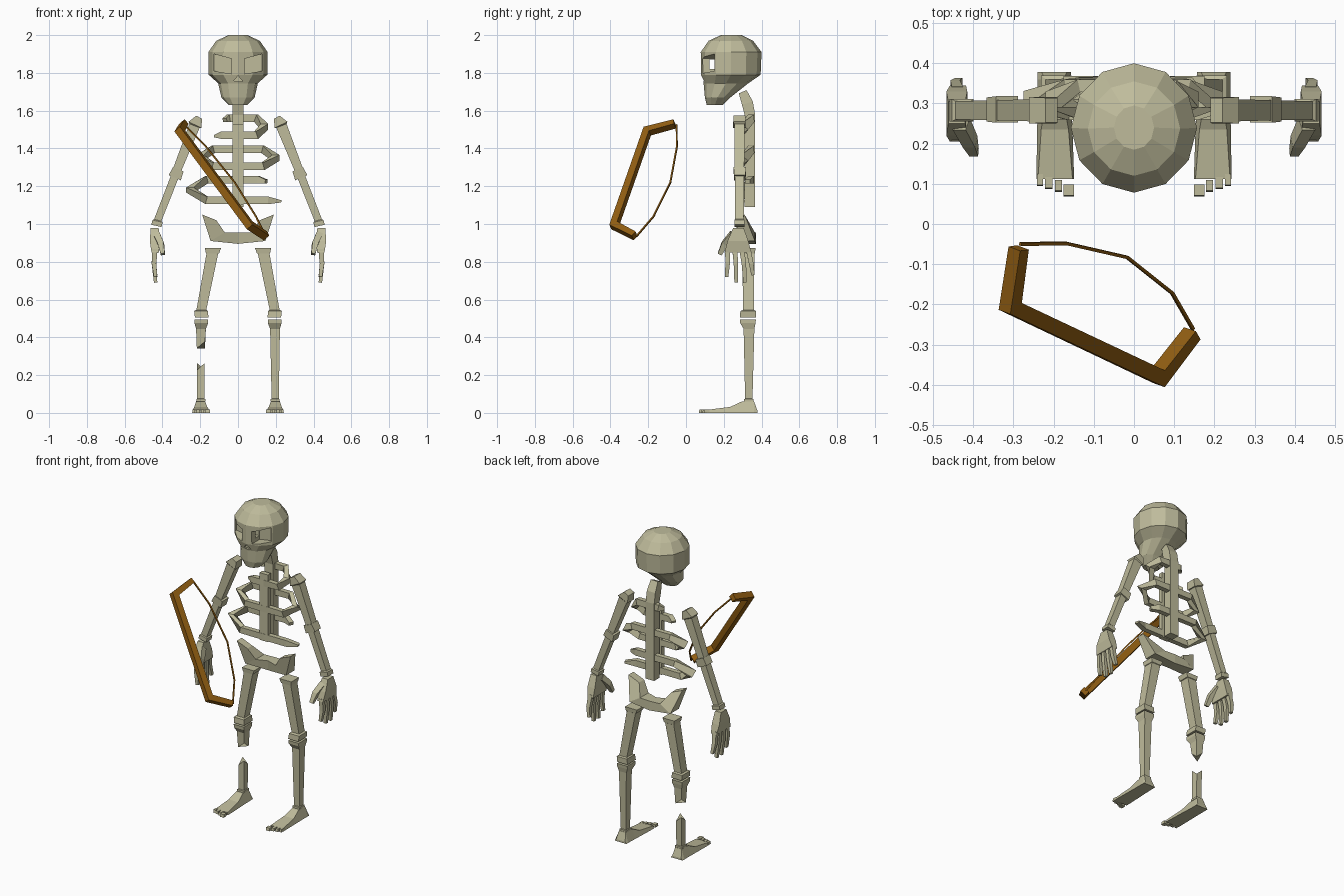
import bpy, bmesh, math
from mathutils import Vector as V

if "Cube" in bpy.data.objects:
    bpy.data.objects.remove(bpy.data.objects["Cube"])


def material(name, rgb):
    m = bpy.data.materials.new(name)
    m.diffuse_color = (*rgb, 1)
    m.use_nodes = True
    m.node_tree.nodes["Principled BSDF"].inputs["Base Color"].default_value = m.diffuse_color
    return m


BONE = material("bone", (0.52, 0.50, 0.33))
WOOD = material("brown_wood", (0.28, 0.11, 0.006))


def loft(name, rings, mat=BONE):
    """Skin a list of equal-length point rings and cap both ends."""
    bm = bmesh.new()
    vs = [[bm.verts.new(p) for p in r] for r in rings]
    n = len(vs[0])
    for a, b in zip(vs, vs[1:]):
        for i in range(n):
            j = (i + 1) % n
            bm.faces.new((a[i], a[j], b[j], b[i]))
    bm.faces.new(vs[0])
    bm.faces.new(vs[-1])
    bmesh.ops.recalc_face_normals(bm, faces=bm.faces)
    me = bpy.data.meshes.new(name)
    bm.to_mesh(me)
    bm.free()
    me.materials.append(mat)
    ob = bpy.data.objects.new(name, me)
    bpy.context.collection.objects.link(ob)
    return ob


def beam(name, path, sizes, up, mat=BONE):
    """Rectangular bar along a path; sizes are (along up, across)."""
    pts = [V(p) for p in path]
    if isinstance(sizes, tuple):
        sizes = [sizes] * len(pts)
    rings = []
    for i, p in enumerate(pts):
        t = V((0, 0, 0))
        if i > 0:
            t += (p - pts[i - 1]).normalized()
        if i < len(pts) - 1:
            t += (pts[i + 1] - p).normalized()
        t.normalize()
        u = V(up)
        u = (u - t * u.dot(t)).normalized()
        v = t.cross(u)
        a, b = sizes[i][0] / 2, sizes[i][1] / 2
        rings.append([p + u * a * k + v * b * l
                      for k, l in ((-1, -1), (1, -1), (1, 1), (-1, 1))])
    return loft(name, rings, mat)


def stack(name, secs, s=1, jag=None):
    """Stacked rectangles (z, x0, x1, y0, y1); jag splinters one end ring."""
    rings = [[V((s * x0, y0, z)), V((s * x1, y0, z)), V((s * x1, y1, z)), V((s * x0, y1, z))]
             for z, x0, x1, y0, y1 in secs]
    if jag is not None:
        for i, p in enumerate(rings[jag]):
            p.z += 0.018 * (-1) ** i
    return loft(name, rings)


# Skull: rows of (z, half width, front y, back y)
rows = [(1.63, .05, .11, .195), (1.67, .088, .10, .235), (1.745, .105, .093, .33),
        (1.79, .155, .08, .395), (1.91, .157, .078, .40), (1.97, .115, .12, .355),
        (2.0, .05, .185, .295)]
rings = []
for z, w, f, b in rows:
    c = f + (b - f) * 0.5
    rings.append([(w * math.sin(math.pi * i / 6), c - (b - f) / 2 * math.cos(math.pi * i / 6), z)
                  for i in range(12)])
skull = loft("skull", rings)

# Eye sockets, passage behind the nose bridge, nose hole
cutters = []
for s in (1, -1):
    eye = [(.128, 1.90), (.128, 1.81), (.035, 1.795), (.035, 1.875)]
    cutters.append(loft("eye_cutter", [[(s * x, y, z) for x, z in eye] for y in (0, .17)]))
cutters.append(stack("passage_cutter", [(1.82, -.07, .07, .125, .165), (1.87, -.07, .07, .125, .165)]))
nose = [(-.025, 1.755), (.025, 1.755), (0, 1.785)]
cutters.append(loft("nose_cutter", [[(x, y, z) for x, z in nose] for y in (0, .105)]))
for c in cutters:
    m = skull.modifiers.new("cut", 'BOOLEAN')
    m.operation, m.solver, m.object = 'DIFFERENCE', 'EXACT', c
bpy.context.view_layer.update()
cut = bpy.data.meshes.new_from_object(skull.evaluated_get(bpy.context.evaluated_depsgraph_get()))
skull.modifiers.clear()
skull.data = cut
for c in cutters:
    bpy.data.objects.remove(c)

# Spine with curved neck, and breastbone
beam("spine", [(0, .338, 1.09), (0, .338, 1.58), (0, .325, 1.64), (0, .30, 1.70)],
     [(.06, .055), (.06, .055), (.06, .06), (.05, .045)], (1, 0, 0))
beam("breastbone", [(0, .275, 1.10), (0, .275, 1.53)], (.06, .03), (1, 0, 0))


# Ribs: back bar high, bend at the side, front bar low
def rib(name, s, w, zt, zl, back=None, front=None):
    size = (.04, .032)
    b = [(0, .345, zt), (s * w * .6, .345, zt)]
    f = [(s * w * .6, .275, zl), (0, .275, zl)]
    if back is None:
        beam(name, b + [(s * (w - .02), .31, (zt + zl) / 2)] + f,
             [size, size, (.05, .04), size, size], (0, 0, 1))
    else:   # snapped rib: two loose stubs
        beam(name + "_back", [b[0], (s * back * .7, .345, zt), (s * back, .325, zt - .01)],
             [size, size, (.02, .03)], (0, 0, 1))
        beam(name + "_front", [f[1], (s * front * .7, .275, zl), (s * front, .295, zl - .005)],
             [size, size, (.012, .03)], (0, 0, 1))


rib("top_rib_right", 1, .16, 1.56, 1.47)
rib("top_rib_left", -1, .16, 1.56, 1.47, .07, .12)
for s, side in ((1, "right"), (-1, "left")):
    rib("middle_rib_" + side, s, .22, 1.395, 1.305)
rib("lower_rib_left", -1, .275, 1.235, 1.125)
rib("lower_rib_right", 1, .275, 1.235, 1.125, .15, .225)

# Pelvis: (outer x, z, inner x, z, front y, back y), mirrored
half = [(.19, 1.05, .115, 1.02, .26, .31), (.145, .91, .07, .955, .28, .365)]
secs = half + [(0, .895, 0, .955, .305, .37)] + [(-a, b, -c, d, e, f) for a, b, c, d, e, f in half[::-1]]
loft("pelvis", [[(a, e, b), (a, f, b), (c, f, d), (c, e, d)] for a, b, c, d, e, f in secs])

for s, side in ((1, "right"), (-1, "left")):
    Y = (0, 1, 0)
    # Arm bones
    beam("upper_arm_" + side, [(s * x, .283, z) for x, z in
         ((.205, 1.565), (.228, 1.525), (.230, 1.52), (.323, 1.285))],
         [(.062, .035), (.066, .075), (.055, .058), (.05, .045)], Y)
    beam("elbow_" + side, [(s * x, .285, z) for x, z in ((.316, 1.29), (.335, 1.245))],
         [(.066, .06), (.06, .07)], Y)
    beam("forearm_" + side, [(s * x, .283, z) for x, z in
         ((.335, 1.25), (.425, 1.02), (.426, 1.015), (.432, .99))],
         [(.05, .042), (.045, .04), (.055, .055), (.055, .055)], Y)
    # Hand
    stack("palm_" + side, [(.98, .42, .462, .25, .305), (.91, .415, .467, .22, .33),
                           (.85, .418, .458, .205, .345)], s)
    for i, (y0, y1, z1) in enumerate(((.22, .215, .72), (.258, .265, .69),
                                      (.295, .312, .69), (.33, .355, .73))):
        beam(f"finger_{i + 1}_{side}", [(s * .44, y0, .865), (s * .445, (y0 + y1) / 2 + .003, .79),
             (s * .436, y1, z1)], [(.026, .028), (.024, .024), (.018, .018)], Y)
    beam("thumb_" + side, [(s * .43, .25, .945), (s * .408, .205, .895), (s * .398, .178, .84)],
         [(.04, .035), (.035, .032), (.022, .022)], Y)
    # Thigh and knee
    stack("thigh_" + side, [(.872, .09, .175, .29, .368), (.845, .10, .17, .293, .365),
          (.843, .105, .167, .297, .362), (.545, .168, .22, .303, .36),
          (.54, .16, .232, .288, .37), (.505, .156, .228, .285, .37)], s)
    knee = [(.495, .158, .23, .285, .37), (.475, .158, .23, .287, .368), (.445, .17, .222, .305, .362)]
    ankle = [(.075, .178, .216, .313, .352), (.073, .173, .221, .307, .358), (.06, .173, .221, .307, .358)]
    if s > 0:
        stack("shin_right", knee + ankle, s)
    else:   # snapped shin
        stack("upper_shin_left", knee + [(.36, .175, .218, .312, .358)], s, -1)
        stack("lower_shin_left", [(.245, .178, .216, .313, .356)] + ankle, s, 0)
    # Foot and toes: slices along y (y, inner x, outer x, top z)
    loft("foot_" + side, [[(s * a, y, 0), (s * b, y, 0), (s * (b - k), y, h), (s * (a + k), y, h)]
         for y, a, b, h, k in ((.378, .157, .24, .012, .01), (.36, .158, .24, .062, .018),
                               (.295, .156, .24, .06, .018), (.235, .153, .241, .032, .01),
                               (.112, .149, .243, .016, .004))])
    for i, (x, y0, w) in enumerate(((.162, .068, .026), (.188, .08, .018), (.212, .087, .018), (.234, .094, .015))):
        stack(f"toe_{i + 1}_{side}", [(0, x - w / 2, x + w / 2, y0, y0 + .03),
                                     (.018, x - w / 2, x + w / 2, y0 + .003, y0 + .03)], s)

# Bow and its slack string
P = [V(p) for p in ((-.287, -.06, 1.53), (-.308, -.205, 1.492), (.062, -.38, .993), (.145, -.272, .937))]
normal = (P[1] - P[0]).cross(P[2] - P[1])
beam("bow", P, [(.04, .032), (.04, .045), (.04, .045), (.04, .032)], normal, WOOD)
beam("bow_string", [(-.283, -.05, 1.525), (-.17, -.048, 1.41), (-.017, -.083, 1.22),
                    (.095, -.172, 1.04), (.147, -.262, .935)], (.008, .008), normal, WOOD)
